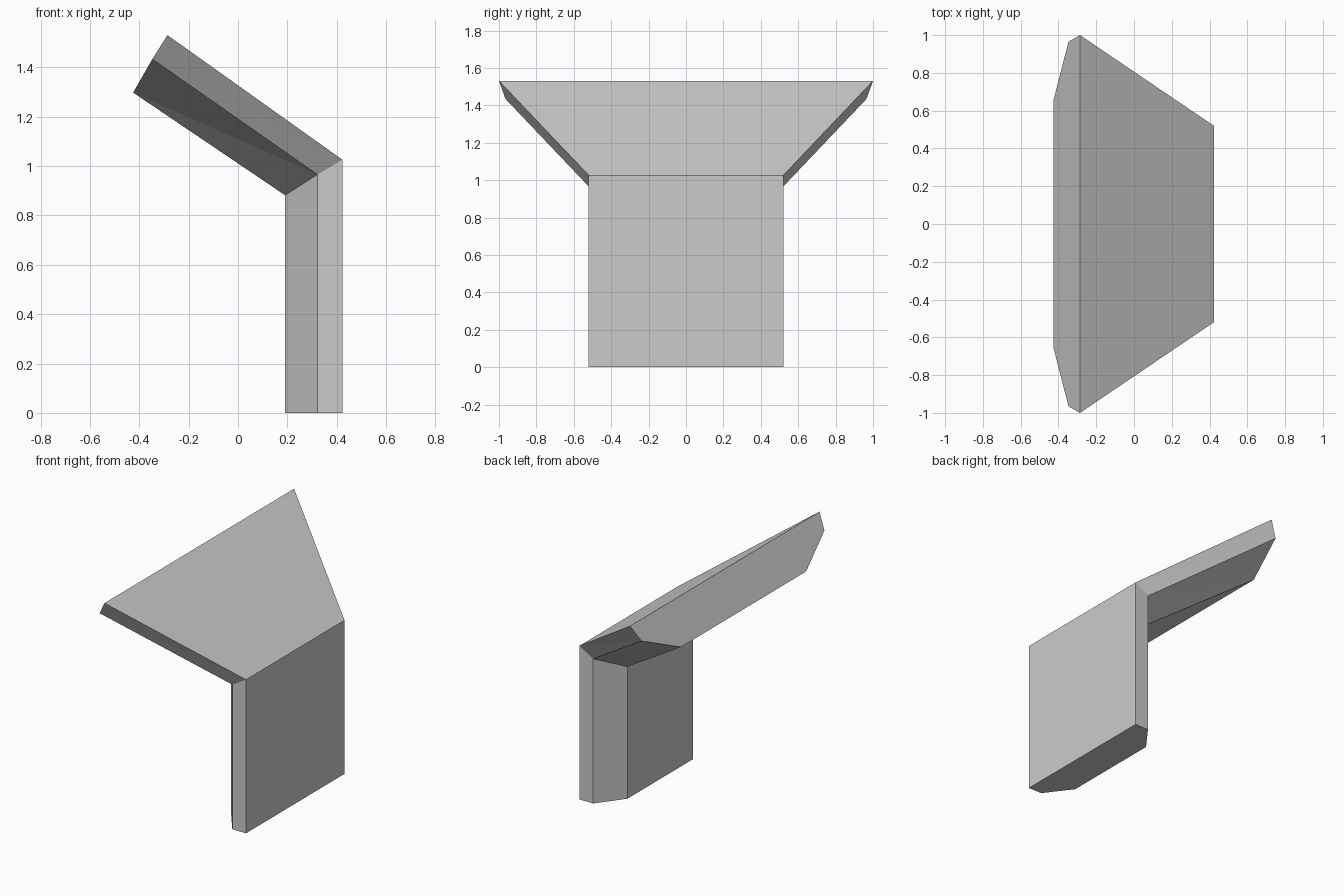
import bpy
import bmesh

cube = bpy.data.objects.get("Cube")
if cube:
    bpy.data.objects.remove(cube, do_unlink=True)

# Single grey finish
grey = bpy.data.materials.new("plain_grey")
grey.use_nodes = True
colour = (0.6, 0.6, 0.6, 1.0)
grey.diffuse_color = colour
grey.node_tree.nodes["Principled BSDF"].inputs["Base Color"].default_value = colour

# Half profiles (x, half width, z): outer face, chamfer start, inner face
foot = [(0.423, 0.52, 0), (0.322, 0.52, 0), (0.191, 0.345, 0)]
bend = [(0.423, 0.52, 1.026), (0.322, 0.52, 0.966), (0.191, 0.345, 0.882)]
tip = [(-0.286, 1.0, 1.531), (-0.347, 0.965, 1.434), (-0.425, 0.66, 1.298)]

# Loft the mirrored profiles into one bent, flared panel
bm = bmesh.new()
rings = []
for half in (foot, bend, tip):
    left = [bm.verts.new((x, w, z)) for x, w, z in half]
    right = [bm.verts.new((x, -w, z)) for x, w, z in half]
    rings.append((left, right))

for (left_a, right_a), (left_b, right_b) in zip(rings, rings[1:]):
    # Side strips, folded from the lower outer to the upper inner corner
    for a, b in ((left_a, left_b), (right_a, right_b)):
        for i in range(2):
            bm.faces.new((a[i], a[i + 1], b[i + 1]))
            bm.faces.new((a[i], b[i + 1], b[i]))
    # Broad outer and inner faces
    for i in (0, -1):
        bm.faces.new((left_a[i], right_a[i], right_b[i], left_b[i]))

# End caps
for left, right in (rings[0], rings[-1]):
    bm.faces.new(left + right[::-1])

bmesh.ops.recalc_face_normals(bm, faces=bm.faces[:])
mesh = bpy.data.meshes.new("bent_panel")
bm.to_mesh(mesh)
bm.free()
mesh.materials.append(grey)
panel = bpy.data.objects.new("bent_panel", mesh)
bpy.context.collection.objects.link(panel)
